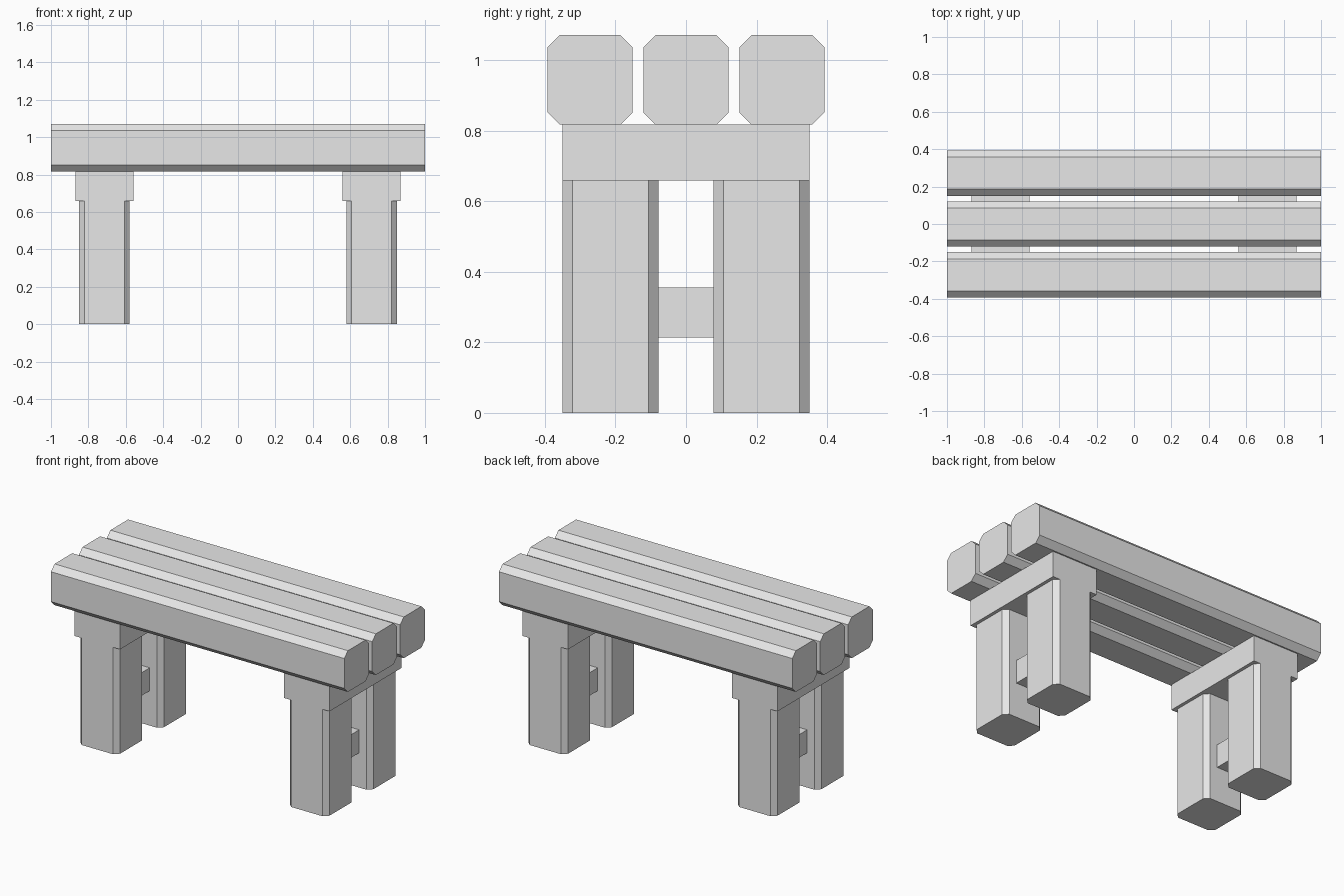
import bpy, bmesh

if "Cube" in bpy.data.objects:
    bpy.data.objects.remove(bpy.data.objects["Cube"])

stone = bpy.data.materials.new("light_grey")
stone.diffuse_color = (0.8, 0.8, 0.8, 1)
stone.use_nodes = True
stone.node_tree.nodes["Principled BSDF"].inputs["Base Color"].default_value = stone.diffuse_color


def block(name, center, size, axis=None, chamfer=0.0):
    """Box whose edges parallel to the given axis are chamfered."""
    bm = bmesh.new()
    bmesh.ops.create_cube(bm, size=1)
    for v in bm.verts:
        v.co = [v.co[i] * size[i] for i in range(3)]
    if axis is not None:
        edges = [e for e in bm.edges
                 if abs(e.verts[0].co[axis] - e.verts[1].co[axis]) > 1e-4]
        bmesh.ops.bevel(bm, geom=edges, offset=chamfer, offset_type='OFFSET',
                        segments=1, affect='EDGES')
    bmesh.ops.recalc_face_normals(bm, faces=bm.faces)
    mesh = bpy.data.meshes.new(name)
    bm.to_mesh(mesh)
    bm.free()
    mesh.materials.append(stone)
    ob = bpy.data.objects.new(name, mesh)
    ob.location = center
    bpy.context.collection.objects.link(ob)
    return ob


# Three long seat planks with chamfered long edges
for label, y in (("front", -0.272), ("middle", 0), ("back", 0.272)):
    block(f"seat_plank_{label}", (0, y, 0.944), (2, 0.242, 0.254), 0, 0.035)

# Two supports: crossbeam, stretcher and a pair of legs each
for side, x in (("left", -0.714), ("right", 0.714)):
    block(f"crossbeam_{side}", (x, 0, 0.738), (0.31, 0.70, 0.158))
    block(f"stretcher_{side}", (x, 0, 0.285), (0.115, 0.16, 0.142))
    for end, y in (("front", -0.214), ("back", 0.214)):
        block(f"leg_{end}_{side}", (x, y, 0.33), (0.27, 0.272, 0.66), 2, 0.028)
